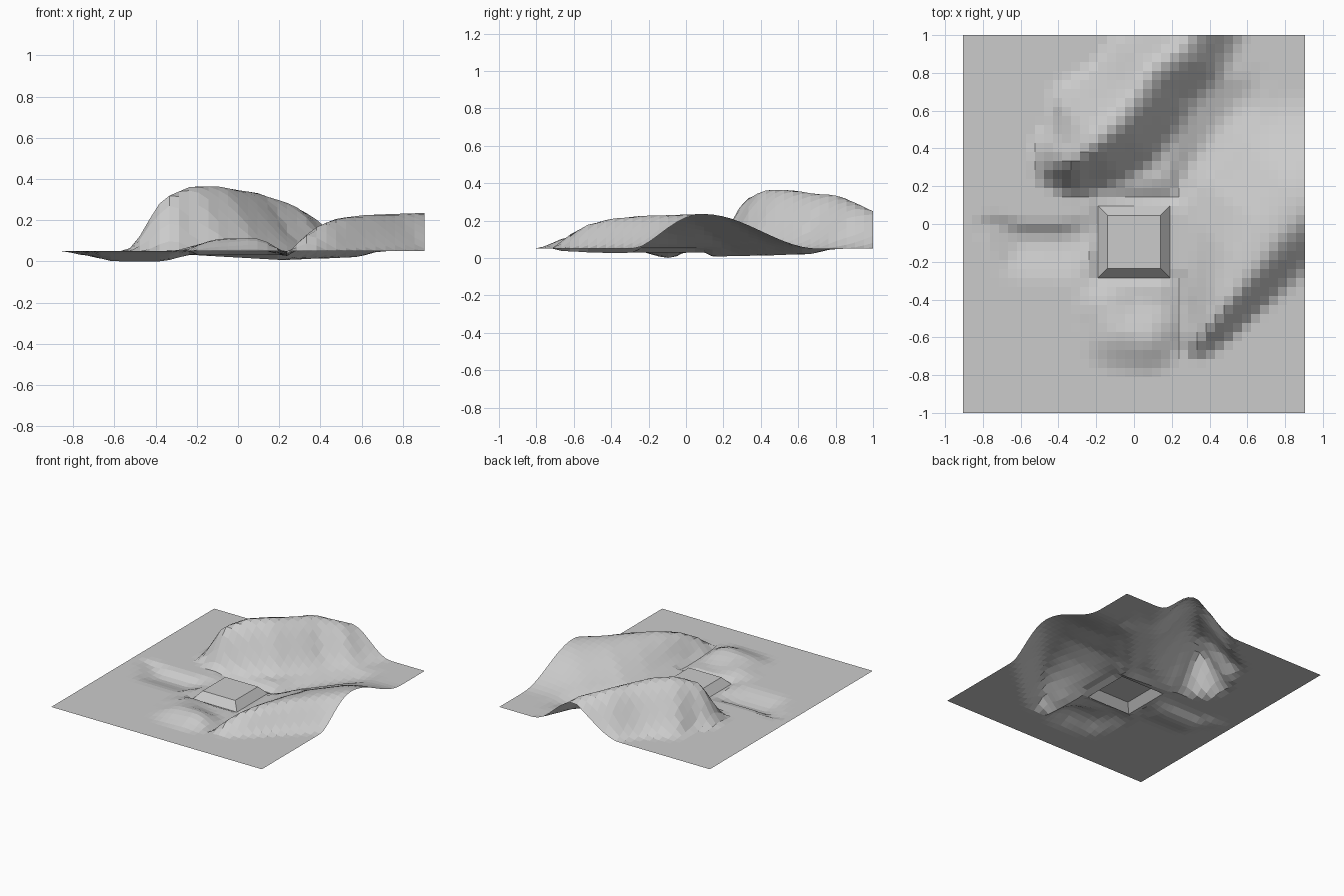
import bpy, bmesh, math
from mathutils import Vector

if "Cube" in bpy.data.objects:
    bpy.data.objects.remove(bpy.data.objects["Cube"])

BASE = 0.05
W, L = 1.81, 2.0
NX, NY = 38, 42
PAD_Y = -0.095          # pad centre
PAD_OUT, PAD_TOP = 0.1905, 0.14
RING_Z, TOP_Z = 0.03, 0.088

# Crest / gully lines: x, y, z, width on the left side, width on the right side
TALL_RIDGE = [(-.32, .35, .325, .24, .22), (-.22, .43, .365, .37, .29),
              (-.10, .54, .365, .38, .33), (.00, .68, .345, .30, .35),
              (.08, .81, .335, .27, .35), (.23, .92, .285, .24, .32),
              (.28, 1.0, .25, .22, .30), (.36, 1.12, .22, .20, .28)]
LOW_RIDGE = [(.34, -.60, .13, .11, .13), (.41, -.52, .18, .18, .15),
             (.50, -.40, .21, .30, .18), (.62, -.24, .225, .46, .23),
             (.75, -.06, .23, .58, .29), (.90, .09, .235, .62, .35),
             (1.1, .13, .235, .60, .45)]
FRONT_MOUND = [(-.14, -.45, .09, .20, .20), (-.08, -.57, .11, .24, .24),
               (.06, -.60, .115, .20, .22)]
VALLEY = [(-.20, .14, .03, .07, .07), (.22, .14, .005, .09, .07),
          (.30, .30, .01, .14, .12), (.44, .50, .015, .17, .15),
          (.57, .66, .02, .16, .14), (.64, .76, .045, .10, .10)]
WEST_GULLY = [(-.24, -.06, .03, .09, .14), (-.36, -.08, .0, .25, .11),
              (-.60, -.08, .0, .24, .11), (-.74, 0, .03, .12, .07)]
FRONT_GULLY = [(.22, -.30, .02, .06, .06), (.24, -.66, .035, .06, .06)]


def offset(line, x, y):
    """Strongest height offset at (x, y) caused by one crest or gully line."""
    p = Vector((x, y))
    best = None
    for a, b in zip(line, line[1:]):
        pa, pb = Vector(a[:2]), Vector(b[:2])
        d = pb - pa
        t = min(1, max(0, (p - pa).dot(d) / d.length_squared))
        dist = (p - pa - d * t).length
        if best is None or dist < best[0]:
            q = p - pa
            side = 3 if d.x * q.y - d.y * q.x > 0 else 4
            z = a[2] + (b[2] - a[2]) * t
            best = (dist, a[side] + (b[side] - a[side]) * t, z)
    dist, width, z = best
    if dist >= width:
        return 0
    return (z - BASE) * 0.5 * (1 + math.cos(math.pi * dist / width))


def height(x, y):
    hill = max(offset(l, x, y) for l in (TALL_RIDGE, LOW_RIDGE, FRONT_MOUND))
    dip = min(offset(l, x, y) for l in (VALLEY, WEST_GULLY, FRONT_GULLY))
    z = BASE + hill + dip
    # Level the ground around the pad
    out = max(abs(x), abs(y - PAD_Y)) - PAD_OUT
    k = min(1, max(0, out / 0.05))
    return max(0, RING_Z + (z - RING_Z) * k)


def finish(bm, name):
    me = bpy.data.meshes.new(name)
    bm.to_mesh(me)
    bm.free()
    ob = bpy.data.objects.new(name, me)
    bpy.context.collection.objects.link(ob)


# Terrain sheet with a square opening for the pad
bm = bmesh.new()
bmesh.ops.create_grid(bm, x_segments=NX, y_segments=NY, size=1)
for v in bm.verts:
    v.co.x *= W / 2
    v.co.y *= L / 2
    v.co.z = height(v.co.x, v.co.y)
inside = [f for f in bm.faces
          if max(abs(f.calc_center_median().x),
                 abs(f.calc_center_median().y - PAD_Y)) < PAD_OUT]
bmesh.ops.delete(bm, geom=inside, context='FACES')
finish(bm, "terrain")

# Raised pad with sloping sides
bm = bmesh.new()
loops = []
for r, z in ((PAD_OUT, RING_Z), (PAD_TOP, TOP_Z)):
    loops.append([bm.verts.new((sx * r, PAD_Y + sy * r, z))
                  for sx, sy in ((-1, -1), (1, -1), (1, 1), (-1, 1))])
lo, hi = loops
for i in range(4):
    j = (i + 1) % 4
    bm.faces.new((lo[i], lo[j], hi[j], hi[i]))
bm.faces.new(hi)
finish(bm, "pad")
